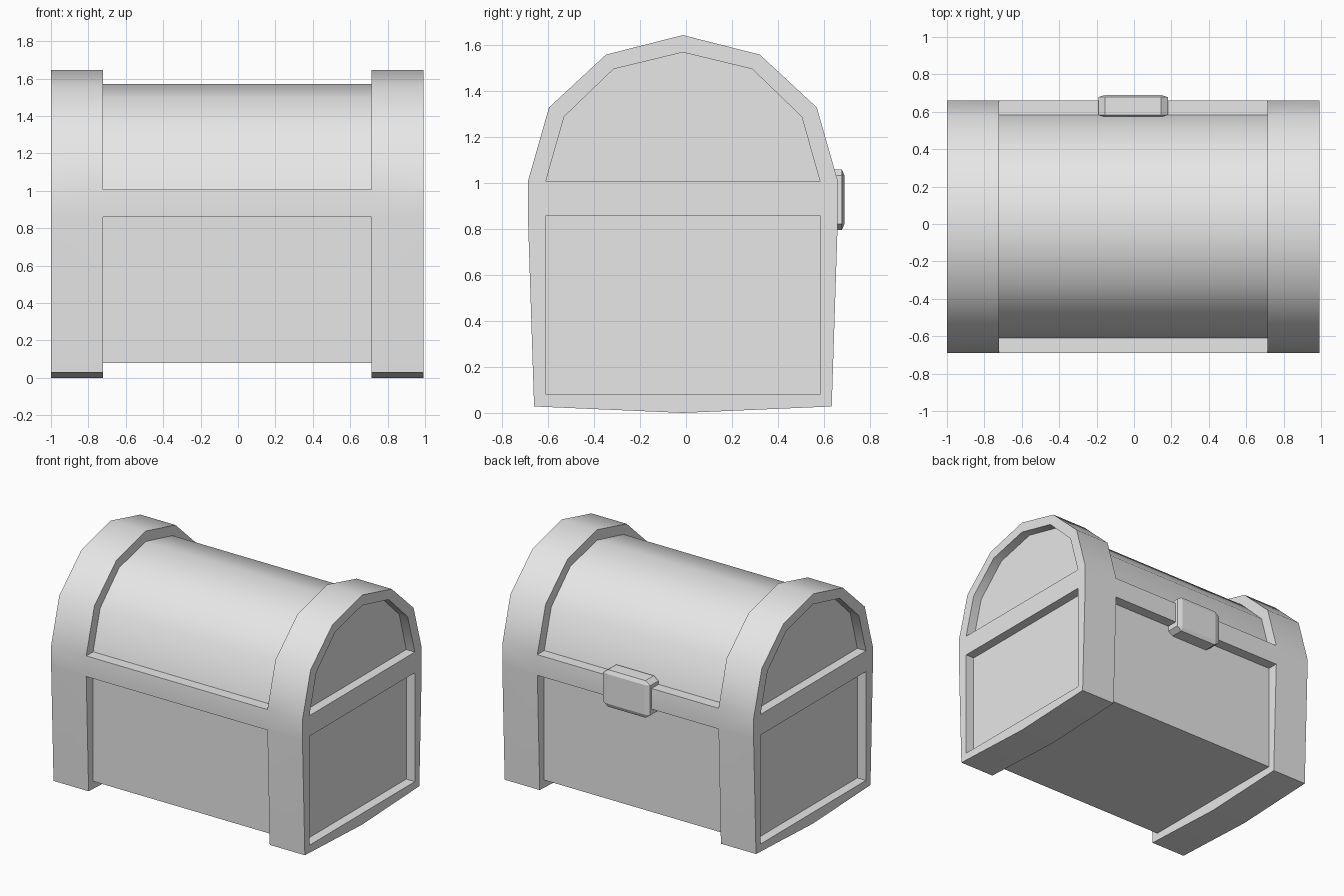
import bpy, bmesh, math

if "Cube" in bpy.data.objects:
    bpy.data.objects.remove(bpy.data.objects["Cube"], do_unlink=True)

CX, CY = -0.003, -0.0135          # body centre
END, INNER, PANEL = 0.996, 0.718, 0.928
BAND_LOW, BAND_TOP = 0.86, 1.008

grey = bpy.data.materials.new("light_grey")
grey.use_nodes = True
grey.diffuse_color = (0.8, 0.8, 0.8, 1)
grey.node_tree.nodes["Principled BSDF"].inputs["Base Color"].default_value = (0.8, 0.8, 0.8, 1)


def add_object(name, bm):
    bmesh.ops.recalc_face_normals(bm, faces=bm.faces)
    mesh = bpy.data.meshes.new(name)
    bm.to_mesh(mesh)
    bm.free()
    obj = bpy.data.objects.new(name, mesh)
    bpy.context.collection.objects.link(obj)
    mesh.materials.append(grey)
    return obj


def prism(name, half, x0, x1):
    """Mirror a half profile (y, z) and extrude it along x."""
    loop = half + [(-y, z) for y, z in reversed(half) if y > 0]
    bm = bmesh.new()
    face = bm.faces.new([bm.verts.new((CX + x0, CY + y, z)) for y, z in loop])
    new = bmesh.ops.extrude_face_region(bm, geom=[face])["geom"]
    verts = [v for v in new if isinstance(v, bmesh.types.BMVert)]
    bmesh.ops.translate(bm, verts=verts, vec=(x1 - x0, 0, 0))
    return add_object(name, bm)


def select_only(obj):
    bpy.ops.object.select_all(action="DESELECT")
    obj.select_set(True)
    bpy.context.view_layer.objects.active = obj


def combine(target, other, operation):
    """Apply a boolean and discard the second solid."""
    mod = target.modifiers.new("boolean", "BOOLEAN")
    mod.object, mod.operation, mod.solver = other, operation, "EXACT"
    select_only(target)
    bpy.ops.object.modifier_apply(modifier=mod.name)
    bpy.data.objects.remove(other, do_unlink=True)


# Half profiles, from the bottom centre to the crown
frame_arch = [(0, 0), (0.648, 0.028), (0.675, BAND_LOW), (0.675, BAND_TOP),
              (0.583, 1.33), (0.335, 1.56), (0, 1.645)]
lid_arch = [(0.597, BAND_TOP), (0.517, 1.29), (0.302, 1.497), (0, 1.57)]
body_arch = [(0.597, 0.08)] + lid_arch
lower_panel = [(0.597, 0.08), (0.597, BAND_LOW)]
band_profile = [(0.675, BAND_LOW), (0.675, BAND_TOP)]

# Chest core with the flush middle band
chest = prism("chest", body_arch, -0.8, 0.8)
combine(chest, prism("band", band_profile, -0.8, 0.8), "UNION")

# Thick end frames with recessed arch and lower panels
for side in (-1, 1):
    frame = prism("frame", frame_arch, side * INNER, side * END)
    for recess in (lid_arch, lower_panel):
        combine(frame, prism("cutter", recess, side * PANEL, side * 1.2), "DIFFERENCE")
    combine(chest, frame, "UNION")

# Merge flush faces and smooth the arched lid
bm = bmesh.new()
bm.from_mesh(chest.data)
bmesh.ops.remove_doubles(bm, verts=bm.verts, dist=0.0005)
bmesh.ops.dissolve_limit(bm, angle_limit=math.radians(1), verts=bm.verts, edges=bm.edges)
bm.to_mesh(chest.data)
bm.free()
select_only(chest)
bpy.ops.object.shade_smooth_by_angle(angle=math.radians(40))

# Chamfered latch plate on the rear band
bm = bmesh.new()
bmesh.ops.create_cube(bm, size=1)
bmesh.ops.bevel(bm, geom=bm.edges[:], offset=0.1, segments=1, affect="EDGES")
bmesh.ops.scale(bm, verts=bm.verts, vec=(0.372, 0.118, 0.265))
bmesh.ops.translate(bm, verts=bm.verts, vec=(-0.005, 0.631, 0.928))
add_object("latch", bm)
